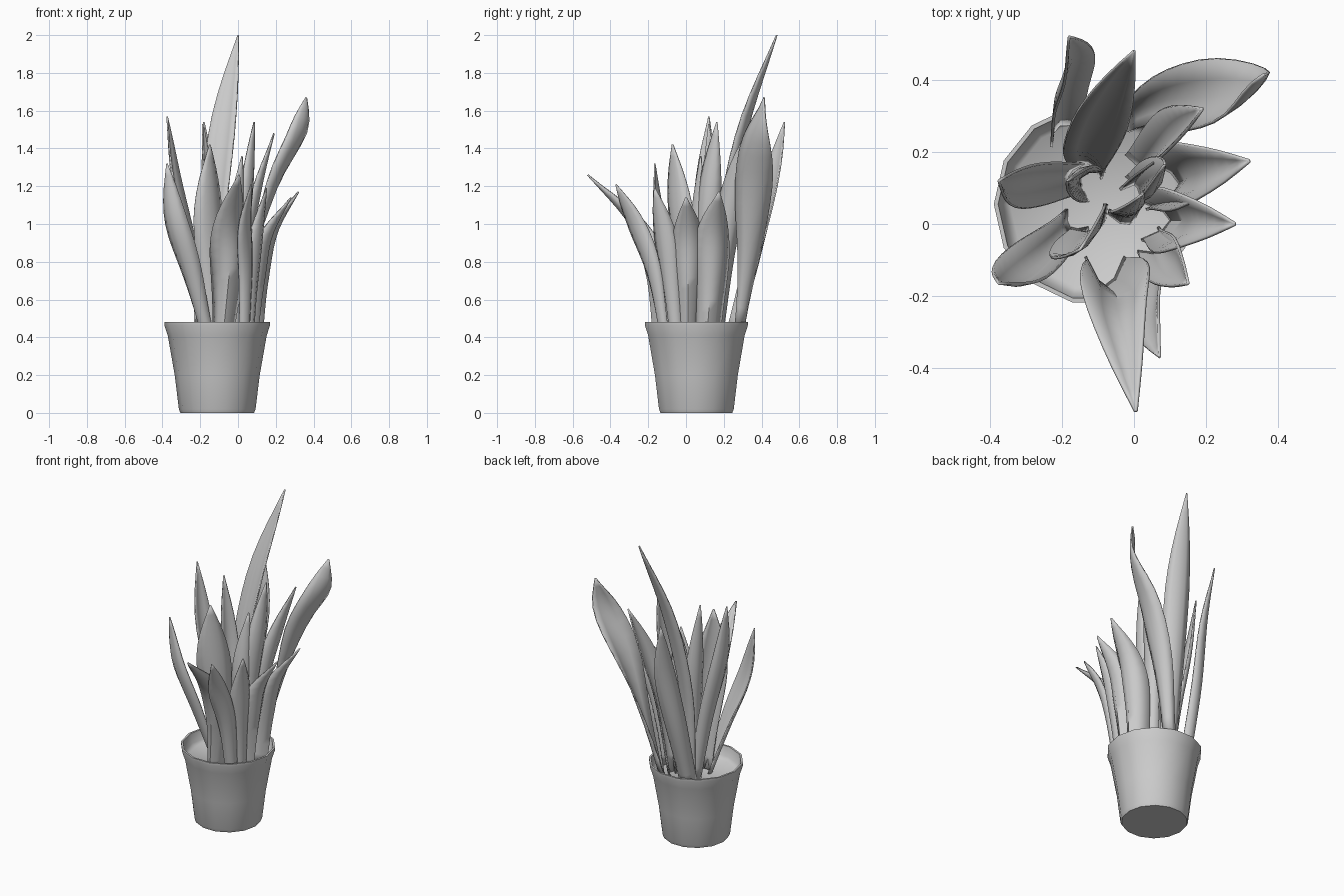
import bpy, bmesh, math
from mathutils import Vector

if "Cube" in bpy.data.objects:
    bpy.data.objects.remove(bpy.data.objects["Cube"])

POT = Vector((-0.11, 0.055, 0))
SIDES = 14


def finish(name, bm, angle=60):
    mesh = bpy.data.meshes.new(name)
    bmesh.ops.recalc_face_normals(bm, faces=bm.faces[:])
    bm.to_mesh(mesh)
    bm.free()
    ob = bpy.data.objects.new(name, mesh)
    bpy.context.collection.objects.link(ob)
    bpy.ops.object.select_all(action='DESELECT')
    ob.select_set(True)
    bpy.context.view_layer.objects.active = ob
    bpy.ops.object.shade_smooth_by_angle(angle=math.radians(angle))
    return ob


def lathe(name, profile):
    """Revolve (radius, z) points, capping both ends."""
    bm = bmesh.new()
    rings = []
    for r, z in profile:
        rings.append([bm.verts.new(POT + Vector((r * math.cos(a), r * math.sin(a), z)))
                      for a in (2 * math.pi * i / SIDES for i in range(SIDES))])
    for lo, hi in zip(rings, rings[1:]):
        for i in range(SIDES):
            j = (i + 1) % SIDES
            bm.faces.new((lo[i], lo[j], hi[j], hi[i]))
    bm.faces.new(rings[0])
    bm.faces.new(rings[-1])
    return finish(name, bm)


def spline(p, t):
    """Catmull-Rom point through the list p, t in 0..1."""
    q = [p[0] * 2 - p[1]] + p + [p[-1] * 2 - p[-2]]
    s = min(t * (len(p) - 1), len(p) - 1 - 1e-6)
    i, u = int(s), s - int(s)
    a, b, c, d = q[i:i + 4]
    return 0.5 * (2 * b + (c - a) * u + (2 * a - 5 * b + 4 * c - d) * u * u
                  + (3 * b - a - 3 * c + d) * u ** 3)


def leaf(name, points, base_w, max_w, turn0, turn1, cup=0.22, peak=0.55):
    """Cupped blade along a spline; turn0/turn1 are the width headings in degrees."""
    p = [Vector(v) for v in points]
    out = p[-1] - Vector((-0.05, 0.08, 0))
    out.z = 0
    bm = bmesh.new()
    rows, steps, last_n = [], 14, out
    for k in range(steps + 1):
        t = k / steps
        c = spline(p, t)
        tan = (spline(p, min(t + 0.02, 1)) - spline(p, max(t - 0.02, 0))).normalized()
        a = math.radians(turn0 + (turn1 - turn0) * t)
        side = Vector((math.cos(a), math.sin(a), 0))
        side = (side - tan * side.dot(tan)).normalized()
        n = side.cross(tan)
        if n.dot(last_n) < 0:
            n = -n
        last_n = n
        if t < peak:
            s = t / peak
            w = base_w + (max_w - base_w) * s * s * (3 - 2 * s)
        else:
            s = (t - peak) / (1 - peak)
            w = max_w * max(1 - s ** 1.8, 0.03)
        depth = cup * w * (1.5 - t)
        rows.append([bm.verts.new(c + side * (u * w / 2) - n * (depth * (u * u - 0.4)))
                     for u in (-1, -0.5, 0, 0.5, 1)])
    for lo, hi in zip(rows, rows[1:]):
        for i in range(4):
            bm.faces.new((lo[i], lo[i + 1], hi[i + 1], hi[i]))
    ob = finish(name, bm)
    mod = ob.modifiers.new("thickness", 'SOLIDIFY')
    mod.thickness = 0.008
    mod.offset = 0


# Tapered pot with a thin rim and sunken soil
lathe("pot", [(0.195, 0), (0.203, 0.02), (0.225, 0.2), (0.262, 0.41), (0.28, 0.465),
              (0.28, 0.48), (0.268, 0.48), (0.255, 0.42), (0.235, 0.40)])

# Tall leaves at the back and sides
leaf("tall_back_leaf", [(-0.13, 0.16, 0.4), (-0.13, 0.2, 0.95), (-0.08, 0.31, 1.5),
                        (0, 0.48, 2.0)], 0.1, 0.15, -20, -20, cup=0.2, peak=0.6)
leaf("right_back_leaf", [(-0.03, 0.29, 0.44), (0.07, 0.34, 0.85), (0.19, 0.355, 1.2),
                         (0.32, 0.37, 1.47), (0.36, 0.415, 1.67)], 0.07, 0.2, 135, 25, peak=0.55)
leaf("rear_leaf", [(-0.2, 0.26, 0.42), (-0.19, 0.36, 0.8), (-0.165, 0.45, 1.2),
                   (-0.18, 0.52, 1.54)], 0.1, 0.13, 30, 55, cup=0.3)
leaf("left_leaf", [(-0.17, 0.13, 0.4), (-0.24, 0.12, 0.8), (-0.33, 0.11, 1.2),
                   (-0.375, 0.12, 1.57)], 0.09, 0.13, 80, 65, cup=0.3)
leaf("left_front_leaf", [(-0.17, 0.0, 0.4), (-0.25, -0.08, 0.72), (-0.335, -0.15, 1.02),
                         (-0.375, -0.165, 1.32)], 0.08, 0.14, -40, -15, cup=0.3)
leaf("rear_right_leaf", [(0.0, 0.14, 0.4), (0.05, 0.2, 0.9), (0.11, 0.26, 1.2),
                         (0.19, 0.32, 1.48)], 0.1, 0.14, 80, 90, cup=0.35)

# Upright inner leaves
leaf("inner_right_leaf", [(0.0, 0.08, 0.4), (0.025, 0.1, 0.85), (0.06, 0.12, 1.2),
                          (0.085, 0.165, 1.54)], 0.1, 0.14, 80, 60, cup=0.35)
leaf("inner_left_leaf", [(-0.11, 0.0, 0.4), (-0.13, -0.02, 0.8), (-0.145, -0.05, 1.12),
                         (-0.15, -0.07, 1.42)], 0.12, 0.2, 35, 45, cup=0.25)
leaf("inner_front_leaf", [(-0.02, 0.02, 0.4), (-0.01, 0.04, 0.75), (0.0, 0.05, 1.05),
                          (0.02, 0.08, 1.36)], 0.09, 0.12, 20, 40, cup=0.35)
leaf("inner_back_leaf", [(-0.13, 0.12, 0.4), (-0.14, 0.12, 0.8), (-0.16, 0.13, 1.15),
                         (-0.185, 0.12, 1.53)], 0.1, 0.11, 60, 50, cup=0.35)

# Shorter leaves spreading to the front and right
leaf("front_leaf", [(-0.08, -0.14, 0.4), (-0.05, -0.17, 0.75), (-0.04, -0.27, 1.0),
                    (0.005, -0.52, 1.26)], 0.11, 0.19, 0, 15, cup=0.5, peak=0.45)
leaf("front_side_leaf", [(0.04, -0.12, 0.4), (0.05, -0.18, 0.75), (0.045, -0.27, 1.0),
                         (0.07, -0.37, 1.21)], 0.07, 0.12, 40, 65)
leaf("front_right_leaf", [(0.06, -0.06, 0.4), (0.08, -0.09, 0.7), (0.11, -0.12, 0.95),
                          (0.15, -0.165, 1.19)], 0.09, 0.14, 50, 70, cup=0.35)
leaf("right_leaf", [(0.07, 0.01, 0.4), (0.1, 0.01, 0.7), (0.15, 0.01, 0.93),
                    (0.28, 0.0, 1.14)], 0.11, 0.18, 90, 90, cup=0.5, peak=0.5)
leaf("right_rear_leaf", [(0.09, 0.11, 0.4), (0.12, 0.13, 0.7), (0.18, 0.145, 0.95),
                         (0.32, 0.175, 1.17)], 0.14, 0.19, 90, 100, cup=0.45, peak=0.5)
